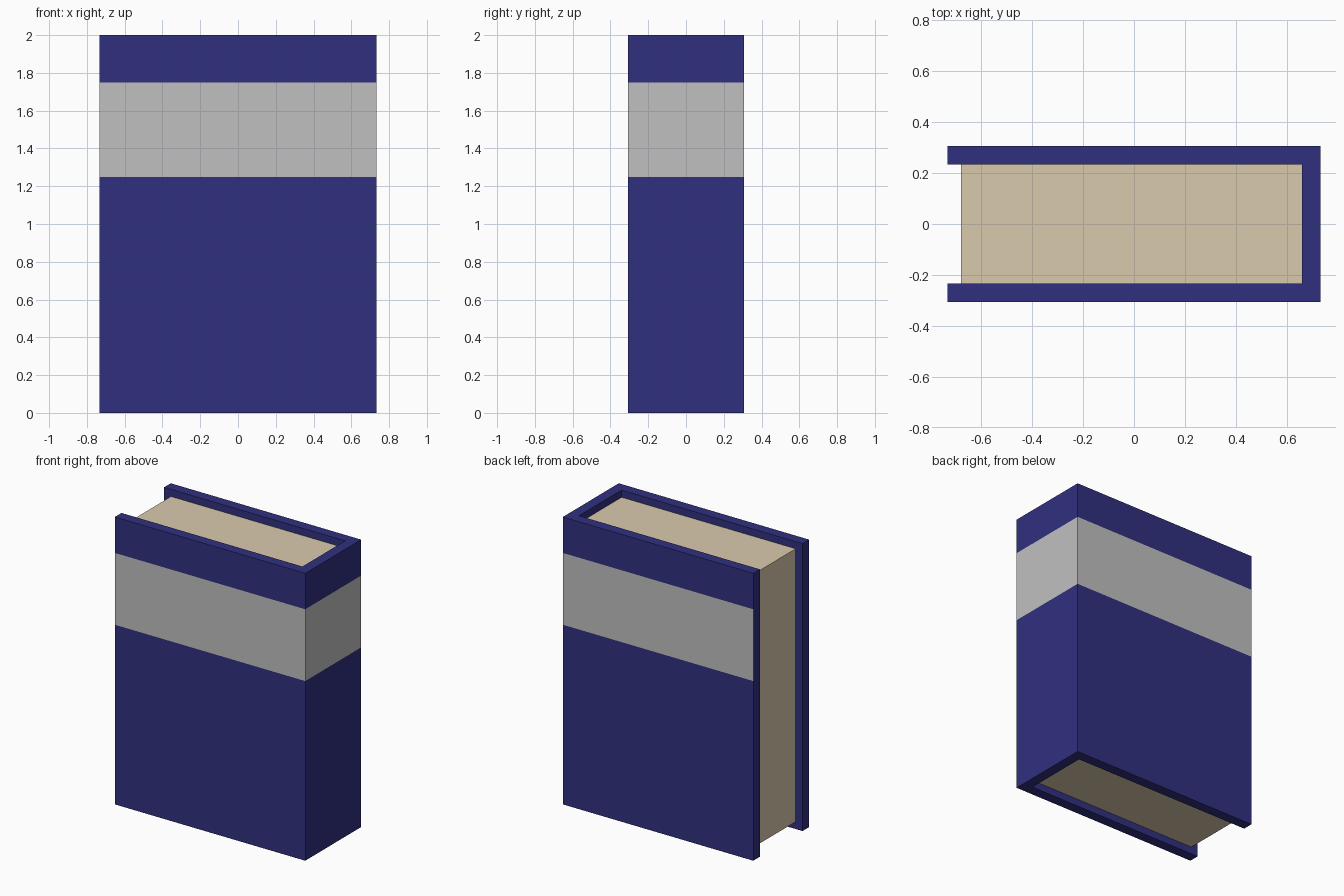
import bpy, bmesh
from mathutils import Vector

if "Cube" in bpy.data.objects:
    bpy.data.objects.remove(bpy.data.objects["Cube"])

X0, X1, Y, H, T = -0.733, 0.733, 0.307, 2.0, 0.073
BAND_LOW, BAND_HIGH = 1.25, 1.75


def material(name, rgb):
    m = bpy.data.materials.new(name)
    m.diffuse_color = (*rgb, 1)
    m.use_nodes = True
    m.node_tree.nodes["Principled BSDF"].inputs["Base Color"].default_value = m.diffuse_color
    return m


navy = material("navy cover", (0.0296, 0.0296, 0.216))
grey = material("grey band", (0.527, 0.527, 0.527))
cream = material("cream paper", (0.70, 0.59, 0.42))


def add_object(name, bm, mats):
    bmesh.ops.recalc_face_normals(bm, faces=bm.faces)
    me = bpy.data.meshes.new(name)
    bm.to_mesh(me)
    bm.free()
    for m in mats:
        me.materials.append(m)
    ob = bpy.data.objects.new(name, me)
    bpy.context.collection.objects.link(ob)


# Cover: U-shaped profile (two boards and a spine) raised to full height
profile = [(X0, -Y), (X1, -Y), (X1, Y), (X0, Y),
           (X0, Y - T), (X1 - T, Y - T), (X1 - T, -Y + T), (X0, -Y + T)]
bm = bmesh.new()
base = bm.faces.new([bm.verts.new((x, y, 0)) for x, y in profile])
ext = bmesh.ops.extrude_face_region(bm, geom=[base], use_keep_orig=True)
bmesh.ops.translate(bm, vec=(0, 0, H),
                    verts=[v for v in ext["geom"] if isinstance(v, bmesh.types.BMVert)])

# Band: cut the cover at two heights and colour only the outer faces
for z in (BAND_LOW, BAND_HIGH):
    bmesh.ops.bisect_plane(bm, geom=bm.verts[:] + bm.edges[:] + bm.faces[:],
                           plane_co=(0, 0, z), plane_no=(0, 0, 1))
for f in bm.faces:
    c = f.calc_center_median()
    outer = abs(c.y) > Y - 0.001 or c.x > X1 - 0.001
    f.material_index = int(outer and BAND_LOW < c.z < BAND_HIGH)
add_object("book_cover", bm, [navy, grey])

# Page block, set back from the top, bottom and open edge
bm = bmesh.new()
bmesh.ops.create_cube(bm, size=1)
lo, hi = Vector((-0.68, -Y + T, 0.05)), Vector((X1 - T, Y - T, H - 0.05))
bmesh.ops.scale(bm, vec=hi - lo, verts=bm.verts)
bmesh.ops.translate(bm, vec=(lo + hi) / 2, verts=bm.verts)
add_object("page_block", bm, [cream])
